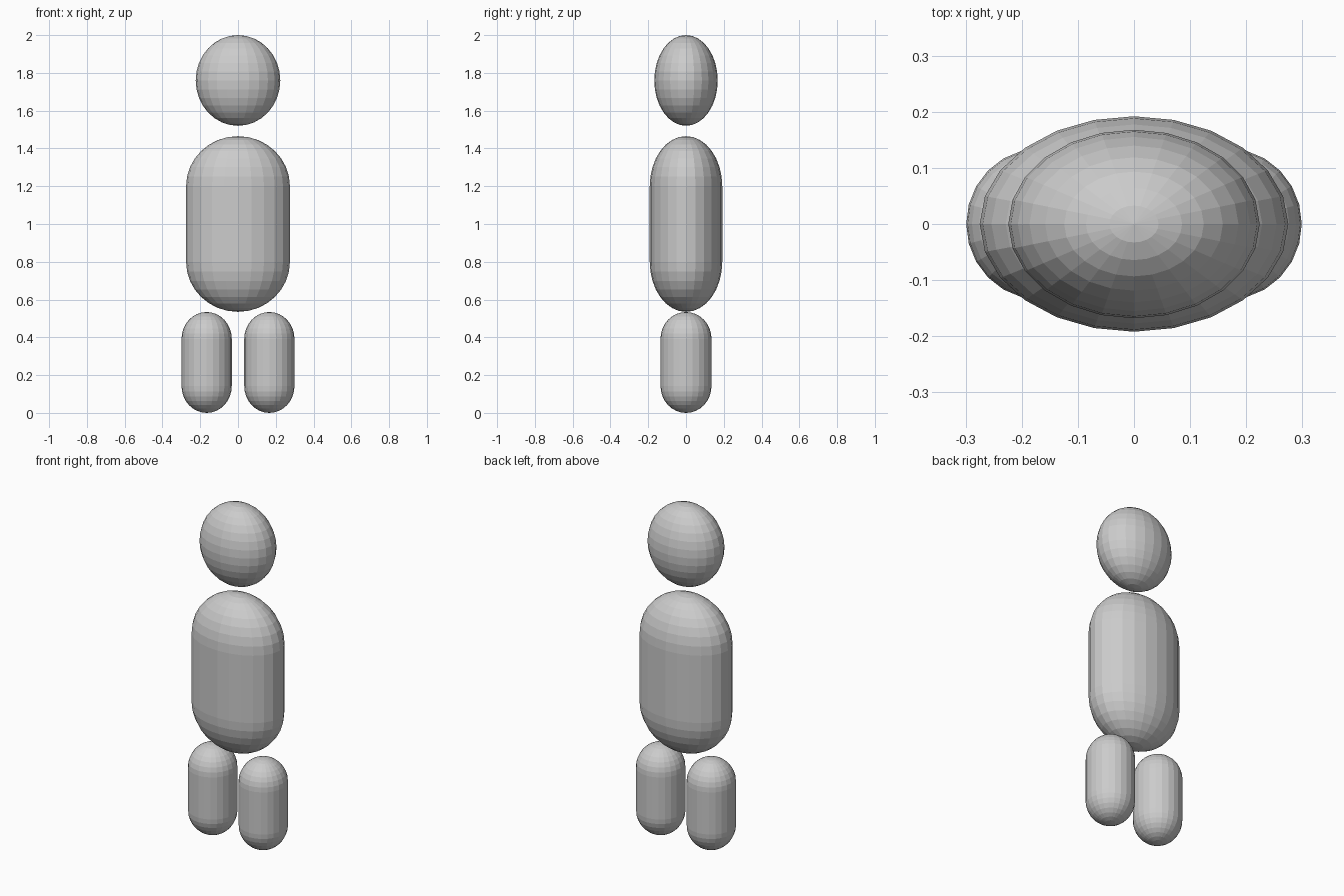
import bpy, bmesh
from math import sin, cos, pi

if "Cube" in bpy.data.objects:
    bpy.data.objects.remove(bpy.data.objects["Cube"])

SEGMENTS = 24
CAP_RINGS = 8


def capsule(name, centre, radii, straight=0.0):
    """Elliptical capsule: two half-ellipsoid caps with a straight middle of given height."""
    rx, ry, rz = radii
    half = straight / 2
    step = pi / 2 / CAP_RINGS
    profile = [(cos(i * step), half + rz * sin(i * step)) for i in range(CAP_RINGS)]
    lower = [(r, -z) for r, z in reversed(profile)]
    if straight == 0:
        lower.pop()
    profile = lower + profile

    bm = bmesh.new()
    rings = []
    for r, z in profile:
        rings.append([bm.verts.new((rx * r * cos(2 * pi * k / SEGMENTS),
                                    ry * r * sin(2 * pi * k / SEGMENTS), z))
                      for k in range(SEGMENTS)])
    bottom = bm.verts.new((0, 0, -half - rz))
    top = bm.verts.new((0, 0, half + rz))
    for k in range(SEGMENTS):
        n = (k + 1) % SEGMENTS
        for a, b in zip(rings, rings[1:]):
            bm.faces.new((a[k], a[n], b[n], b[k]))
        bm.faces.new((bottom, rings[0][n], rings[0][k]))
        bm.faces.new((top, rings[-1][k], rings[-1][n]))
    mesh = bpy.data.meshes.new(name)
    bm.to_mesh(mesh)
    bm.free()
    obj = bpy.data.objects.new(name, mesh)
    obj.location = centre
    bpy.context.collection.objects.link(obj)
    return obj


# Head and torso
capsule("head", (0, 0, 1.76), (0.224, 0.168, 0.24))
capsule("torso", (0, 0, 1.0), (0.275, 0.192, 0.265), 0.4)

# Pair of short legs
for side, x in (("left", 0.166), ("right", -0.166)):
    capsule(side + "_leg", (x, 0, 0.267), (0.133, 0.135, 0.142), 0.25)
